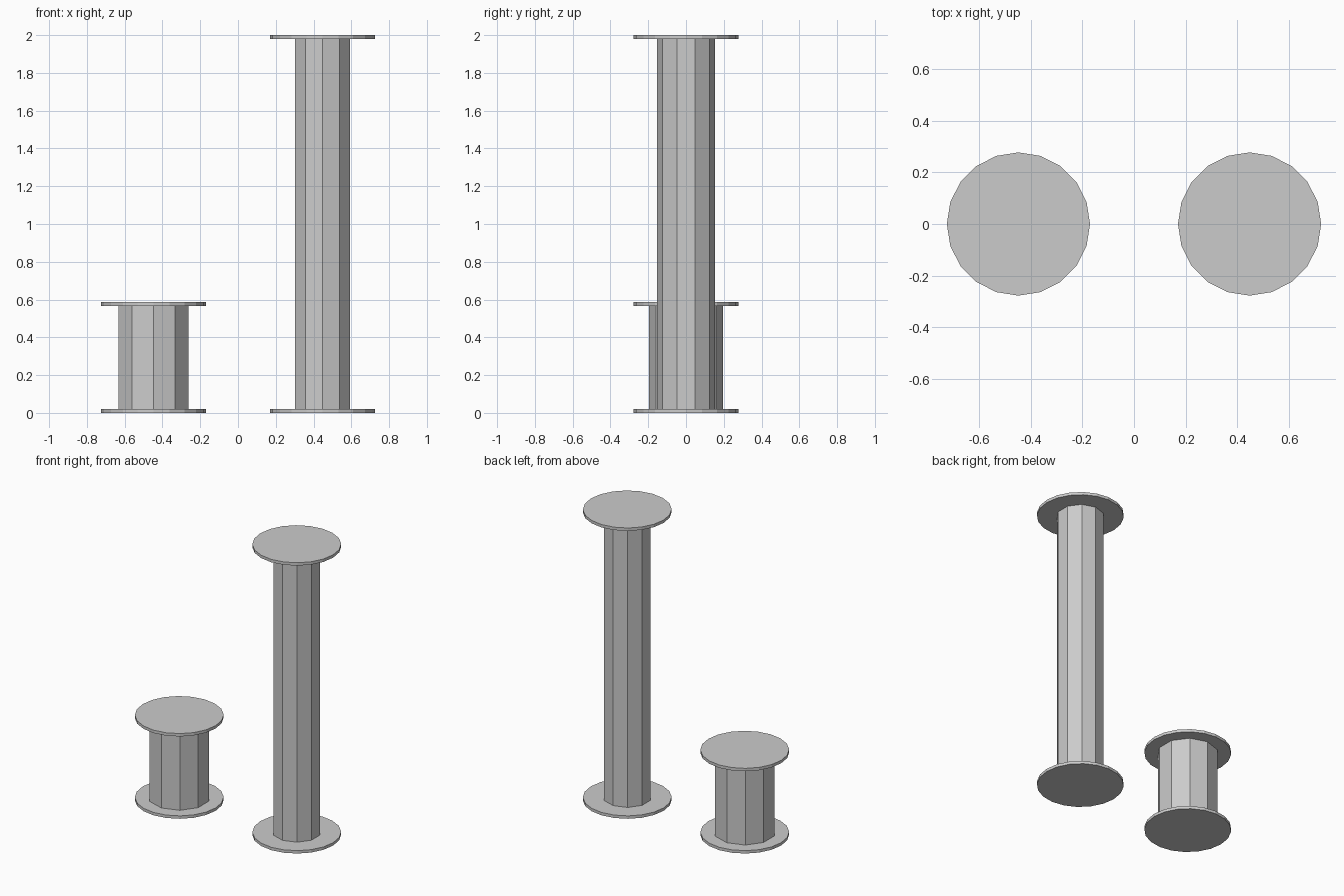
import bpy
import math

cube = bpy.data.objects.get("Cube")
if cube:
    bpy.data.objects.remove(cube, do_unlink=True)

# Single grey material
GREY = (0.6, 0.6, 0.6, 1.0)
mat = bpy.data.materials.new("plain_grey")
mat.use_nodes = True
mat.diffuse_color = GREY
bsdf = next(n for n in mat.node_tree.nodes if n.type == 'BSDF_PRINCIPLED')
bsdf.inputs["Base Color"].default_value = GREY

DISC_RADIUS = 0.277
DISC_THICKNESS = 0.02


def prism(name, sides, radius, x, bottom, top):
    """Flat-shaded upright prism with a corner pointing to the front."""
    bpy.ops.mesh.primitive_cylinder_add(
        vertices=sides, radius=radius, depth=top - bottom,
        location=(x, 0, (bottom + top) / 2), rotation=(0, 0, math.pi))
    obj = bpy.context.object
    obj.name = obj.data.name = name
    obj.data.materials.append(mat)
    return obj


def pillar(name, x, radius, height):
    """Ten-sided column between two round end plates."""
    t = DISC_THICKNESS
    prism(name + "_base_plate", 20, DISC_RADIUS, x, 0, t)
    prism(name + "_column", 10, radius, x, t / 2, height - t / 2)
    prism(name + "_top_plate", 20, DISC_RADIUS, x, height - t, height)


pillar("short_pillar", -0.447, 0.195, 0.586)
pillar("tall_pillar", 0.447, 0.153, 2.0)
